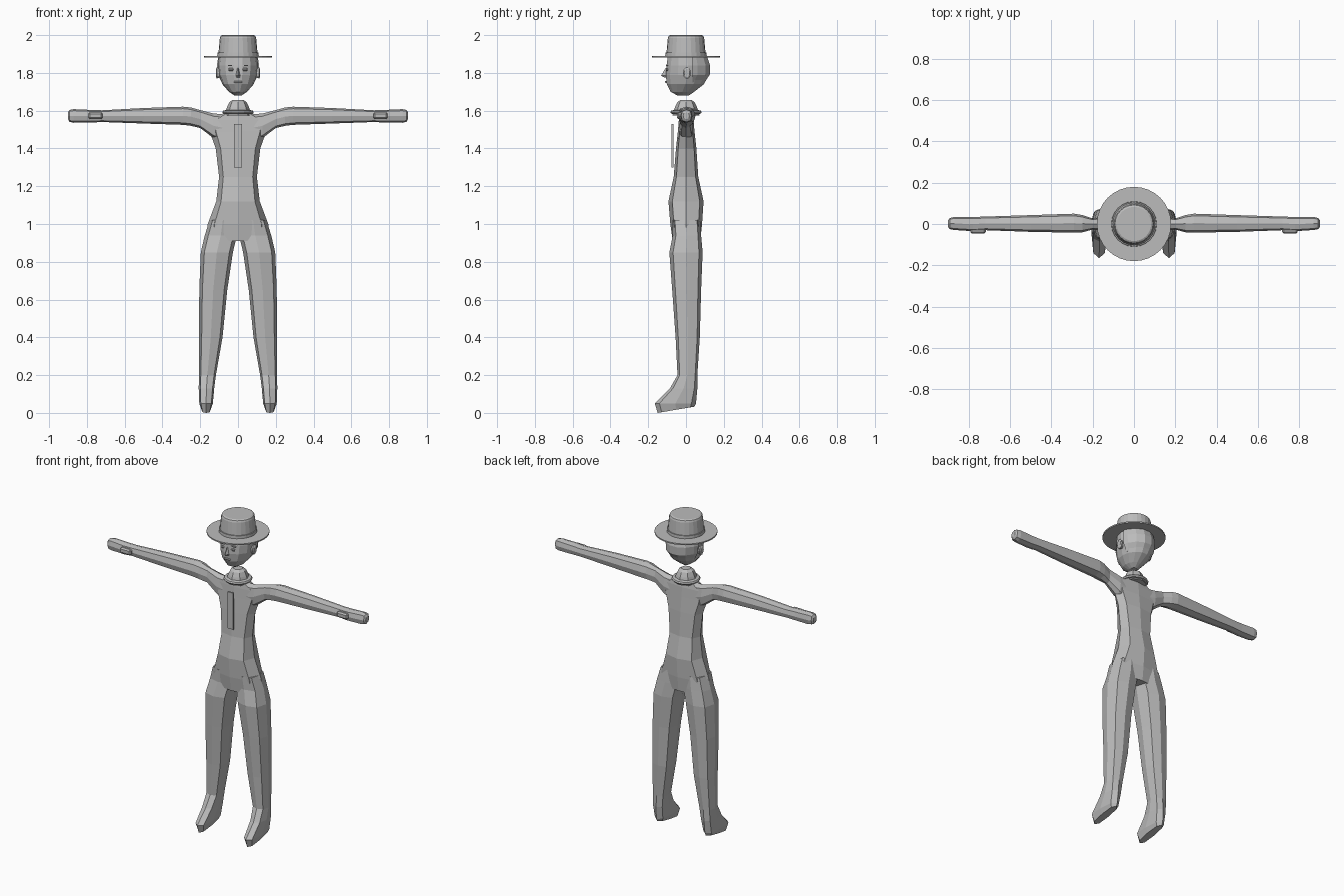
import bpy, bmesh, math
from mathutils import Vector

grey = bpy.data.materials.new("plain grey")
grey.diffuse_color = (0.5, 0.5, 0.5, 1)


def make(name, bm, mirror=False):
    bmesh.ops.remove_doubles(bm, verts=bm.verts, dist=1e-5)
    bmesh.ops.recalc_face_normals(bm, faces=bm.faces)
    me = bpy.data.meshes.new(name)
    bm.to_mesh(me)
    bm.free()
    me.materials.append(grey)
    ob = bpy.data.objects.new(name, me)
    bpy.context.collection.objects.link(ob)
    if mirror:
        ob.modifiers.new("mirror", 'MIRROR').use_clip = False
    return ob


def section(n, ca, ra, b0, b1):
    """Slightly squared ellipse of n points: centre/radius on one axis, range on the other."""
    pts = []
    for k in range(n):
        t = 2 * math.pi * k / n
        s = 1.1 if n == 8 and k % 2 else 1.0
        pts.append((ca + ra * s * math.cos(t),
                    (b0 + b1) / 2 + (b1 - b0) / 2 * s * math.sin(t)))
    return pts


def loft(name, rings, mirror=False):
    bm = bmesh.new()
    loops = [[bm.verts.new(p) for p in r] for r in rings]
    n = len(loops[0])
    for a, b in zip(loops, loops[1:]):
        for i in range(n):
            j = (i + 1) % n
            bm.faces.new((a[i], a[j], b[j], b[i]))
    bm.faces.new(loops[0])
    bm.faces.new(loops[-1])
    return make(name, bm, mirror)


def upright(rows, n=8):
    """Rows of (z, centre x, radius x, front y, back y, tilt)."""
    return [[Vector((x, y, z + tilt * (y - y0))) for x, y in section(n, cx, rx, y0, y1)]
            for z, cx, rx, y0, y1, tilt in rows]


def lathe(name, profile, n=24, cy=0.0):
    return loft(name, [[Vector((r * math.cos(2 * math.pi * k / n),
                                cy + r * math.sin(2 * math.pi * k / n), z))
                        for k in range(n)] for r, z in profile])


def box(name, centre, size, mirror=False, bevel=0.0):
    bm = bmesh.new()
    bmesh.ops.create_cube(bm, size=1)
    for v in bm.verts:
        v.co = Vector(c + s * q for c, s, q in zip(centre, size, v.co))
    ob = make(name, bm, mirror)
    if bevel:
        ob.modifiers.new("bevel", 'BEVEL').width = bevel
    return ob


# torso, hips to shoulders
loft("torso", upright([
    (0.91, 0, 0.170, -0.070, 0.075, 0), (1.00, 0, 0.160, -0.083, 0.085, 0),
    (1.12, 0, 0.115, -0.093, 0.093, 0), (1.25, 0, 0.100, -0.065, 0.065, 0),
    (1.40, 0, 0.118, -0.053, 0.055, 0), (1.49, 0, 0.150, -0.043, 0.045, 0),
    (1.55, 0, 0.150, -0.038, 0.040, 0), (1.59, 0, 0.070, -0.035, 0.035, 0)]))

# legs with pointed feet
loft("legs", upright([
    (1.02, 0.080, 0.070, -0.075, 0.075, 0), (0.94, 0.091, 0.085, -0.070, 0.080, 0),
    (0.85, 0.112, 0.085, -0.088, 0.088, 0), (0.65, 0.131, 0.074, -0.073, 0.080, 0),
    (0.40, 0.144, 0.062, -0.055, 0.073, 0), (0.20, 0.162, 0.045, -0.045, 0.060, 0),
    (0.13, 0.167, 0.041, -0.085, 0.060, 0), (0.05, 0.169, 0.036, -0.165, 0.053, 0),
    (0.00, 0.169, 0.024, -0.150, 0.045, 0.17)]), True)

# arms and mitten hands: (x, bottom z, top z, front y, back y)
arm = [(0.06, 1.43, 1.58, -0.035, 0.035), (0.13, 1.455, 1.585, -0.035, 0.038),
       (0.20, 1.508, 1.603, -0.027, 0.027), (0.25, 1.52, 1.617, -0.040, 0.043),
       (0.29, 1.525, 1.621, -0.042, 0.050), (0.50, 1.532, 1.614, -0.038, 0.043),
       (0.72, 1.540, 1.602, -0.030, 0.036), (0.78, 1.537, 1.604, -0.035, 0.034),
       (0.87, 1.536, 1.608, -0.029, 0.034), (0.892, 1.541, 1.604, -0.025, 0.029),
       (0.90, 1.555, 1.590, -0.015, 0.018)]
loft("arms", [[Vector((x, y, z)) for y, z in
               section(8, (y0 + y1) / 2, (y1 - y0) / 2, z0, z1)]
              for x, z0, z1, y0, y1 in arm], True)
box("thumbs", (0.755, -0.034, 1.573), (0.075, 0.026, 0.036), True, 0.008)

# neck stump, collar and tie
lathe("neck", [(0.072, 1.575), (0.058, 1.62), (0.046, 1.645), (0.028, 1.657)], 8)
lathe("collar", [(0.060, 1.582), (0.078, 1.584), (0.083, 1.592),
                 (0.078, 1.600), (0.060, 1.604)], 16)
box("tie", (0, -0.071, 1.415), (0.04, 0.01, 0.23))

# head
head = upright([
    (1.680, 0, 0.018, -0.045, 0.015, 0), (1.700, 0, 0.048, -0.083, 0.045, 0),
    (1.740, 0, 0.083, -0.104, 0.097, 0), (1.790, 0, 0.102, -0.110, 0.125, 0),
    (1.840, 0, 0.107, -0.106, 0.126, 0), (1.890, 0, 0.100, -0.098, 0.110, 0)], 14)
loft("head", head)
# hair shell on the back of the head
loft("hair", [[Vector((p.x * 1.04, max(p.y * 1.03, 0.035), max(p.z, 1.75)))
               for p in r] for r in head[2:]])

# ears, seen as upright ovals
loft("ears", [[Vector((x, 0.005 + s * 0.021 * math.cos(k * math.pi / 5),
                       1.80 + s * 0.031 * math.sin(k * math.pi / 5)))
               for k in range(10)] for x, s in ((0.09, 0.8), (0.112, 1), (0.117, 0.7))], True)

# face
loft("nose", [[Vector((-w, -0.10, z)), Vector((0, y, z)), Vector((w, -0.10, z))]
              for z, w, y in ((1.825, 0.006, -0.109), (1.785, 0.015, -0.132),
                              (1.775, 0.012, -0.112))])
box("eyes", (0.037, -0.101, 1.818), (0.026, 0.012, 0.014), True, 0.004)
box("eyebrows", (0.037, -0.101, 1.840), (0.034, 0.012, 0.006), True)
box("mouth", (0, -0.107, 1.752), (0.045, 0.010, 0.010), False, 0.003)

# flat brimmed hat
lathe("hat_brim", [(0.180, 1.882), (0.180, 1.890)], 32)
lathe("hat_band", [(0.110, 1.888), (0.109, 1.908)], 24)
lathe("hat_crown", [(0.105, 1.888), (0.096, 1.985), (0.092, 1.995), (0.083, 2.0)], 24)
